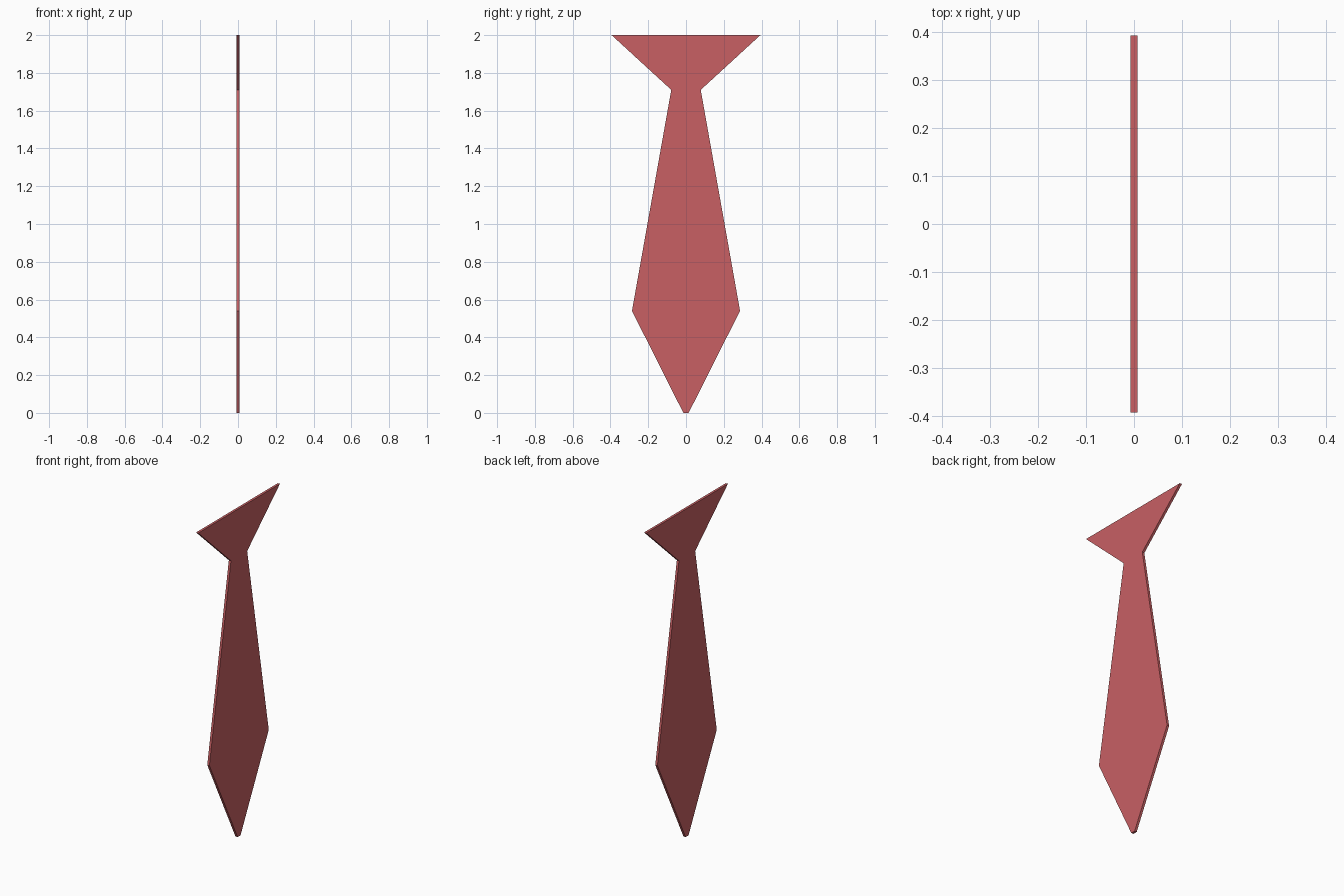
import bpy, bmesh

if "Cube" in bpy.data.objects:
    bpy.data.objects.remove(bpy.data.objects["Cube"])

THICK = 0.0146

# Half outline of the tie (half width, height), from tip to top edge
half = [(0.014, 0.0), (0.286, 0.54), (0.078, 1.71), (0.394, 2.0)]
outline = [(y, z) for y, z in half] + [(-y, z) for y, z in reversed(half)]

# Thin flat panel extruded along x
bm = bmesh.new()
face = bm.faces.new([bm.verts.new((-THICK / 2, y, z)) for y, z in outline])
ext = bmesh.ops.extrude_face_region(bm, geom=[face])
new_verts = [g for g in ext["geom"] if isinstance(g, bmesh.types.BMVert)]
bmesh.ops.translate(bm, verts=new_verts, vec=(THICK, 0, 0))

# Split the concave caps into clean triangles
bmesh.ops.triangulate(bm, faces=[f for f in bm.faces if len(f.verts) > 4])
bmesh.ops.recalc_face_normals(bm, faces=bm.faces)
mesh = bpy.data.meshes.new("necktie")
bm.to_mesh(mesh)
bm.free()

# Red cloth
mat = bpy.data.materials.new("red_cloth")
mat.diffuse_color = (0.58, 0.117, 0.127, 1)
mat.use_nodes = True
mat.node_tree.nodes["Principled BSDF"].inputs["Base Color"].default_value = mat.diffuse_color
mesh.materials.append(mat)
tie = bpy.data.objects.new("necktie", mesh)
bpy.context.collection.objects.link(tie)
